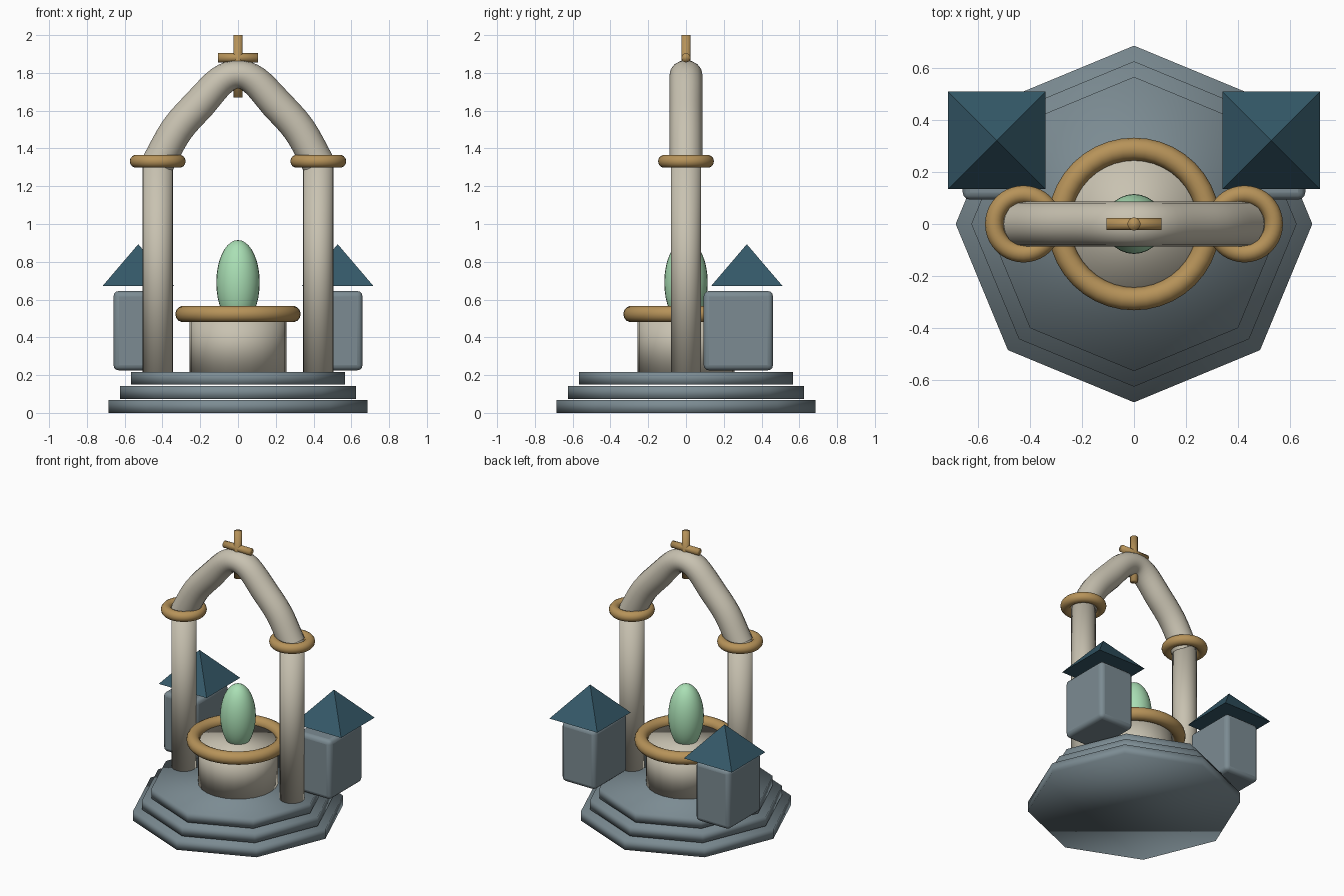
import bpy, bmesh, math
from mathutils import Vector

if "Cube" in bpy.data.objects:
    bpy.data.objects.remove(bpy.data.objects["Cube"])


def material(name, rgb):
    m = bpy.data.materials.new(name)
    m.diffuse_color = (*rgb, 1)
    m.use_nodes = True
    m.node_tree.nodes["Principled BSDF"].inputs["Base Color"].default_value = m.diffuse_color
    return m


SLATE = material("slate", (0.20, 0.26, 0.29))
CREAM = material("cream_stone", (0.58, 0.54, 0.44))
GOLD = material("gold", (0.47, 0.29, 0.10))
GREEN = material("green_glow", (0.40, 0.74, 0.46))
ROOF = material("roof_blue", (0.035, 0.10, 0.14))


def finish(name, mat, smooth=True):
    ob = bpy.context.object
    ob.name = name
    ob.data.materials.append(mat)
    if smooth:
        bpy.ops.object.shade_smooth()
    return ob


def cylinder(name, mat, r, z0, z1, x=0, sides=24):
    bpy.ops.mesh.primitive_cylinder_add(vertices=sides, radius=r, depth=z1 - z0,
                                        location=(x, 0, (z0 + z1) / 2))
    return finish(name, mat)


def ring(name, major, minor, x, z):
    bpy.ops.mesh.primitive_torus_add(major_radius=major, minor_radius=minor,
                                     major_segments=40, minor_segments=14, location=(x, 0, z))
    return finish(name, GOLD)


# Three octagonal steps
for i in range(3):
    z = 0.0745 * i
    cylinder(f"step_{i + 1}", SLATE, 0.686 - 0.06 * i, z, z + 0.068, sides=8)

# Basin with gold rim and egg-shaped centrepiece
cylinder("basin", CREAM, 0.257, 0.215, 0.52)
ring("basin_rim", 0.288, 0.044, 0, 0.523)
bpy.ops.mesh.primitive_uv_sphere_add(segments=28, ring_count=18, radius=1, location=(0, 0, 0.69))
bpy.context.object.scale = (0.115, 0.115, 0.225)
finish("centre_egg", GREEN)

for side, s in (("left", -1), ("right", 1)):
    # Pillar and collar
    cylinder(f"{side}_pillar", CREAM, 0.08, 0.215, 1.33, x=s * 0.425)
    ring(f"{side}_collar", 0.113, 0.035, s * 0.425, 1.332)

    # Side hut with rounded edges
    bpy.ops.mesh.primitive_cube_add(size=1, location=(s * 0.526, 0.277, 0.435))
    hut = bpy.context.object
    hut.scale = (0.266, 0.367, 0.42)
    bpy.ops.object.transform_apply(location=False, rotation=False, scale=True)
    finish(f"{side}_hut", SLATE, False)
    bev = hut.modifiers.new("bevel", 'BEVEL')
    bev.width, bev.segments = 0.028, 3
    bpy.ops.object.shade_smooth_by_angle(angle=math.radians(35))

    # Pyramid roof, floating just above the hut
    bpy.ops.mesh.primitive_cone_add(vertices=4, radius1=0.188 * math.sqrt(2), radius2=0, depth=0.22,
                                    location=(s * 0.528, 0.322, 0.783),
                                    rotation=(0, 0, math.pi / 4))
    finish(f"{side}_roof", ROOF, False)


def pointed_arch(half, sides=16, sub=4):
    """Sweep an oval section along a mirrored smooth path in the xz plane."""
    ctrl = half + [(-x, z) for x, z in reversed(half[:-1])]
    p = [Vector((x, 0, z)) for x, z in ctrl]
    p = [2 * p[0] - p[1]] + p + [2 * p[-1] - p[-2]]
    path = []
    for i in range(1, len(p) - 2):
        a, b, c, d = p[i - 1:i + 3]
        for k in range(sub):
            t = k / sub
            path.append(0.5 * (2 * b + (c - a) * t + (2 * a - 5 * b + 4 * c - d) * t * t
                               + (3 * b - a - 3 * c + d) * t ** 3))
    path.append(p[-2])
    bm = bmesh.new()
    loops = []
    for i, q in enumerate(path):
        tan = (path[min(i + 1, len(path) - 1)] - path[max(i - 1, 0)]).normalized()
        n = Vector((-tan.z, 0, tan.x))
        rn = 0.087 - 0.011 * max(0, 1 - abs(q.x) / 0.2)
        loops.append([bm.verts.new(q + n * rn * math.cos(2 * math.pi * j / sides)
                                   + Vector((0, 0.087 * math.sin(2 * math.pi * j / sides), 0)))
                      for j in range(sides)])
    for a, b in zip(loops, loops[1:]):
        for j in range(sides):
            k = (j + 1) % sides
            bm.faces.new((a[j], a[k], b[k], b[j]))
    bm.faces.new(loops[0])
    bm.faces.new(loops[-1])
    bmesh.ops.recalc_face_normals(bm, faces=bm.faces)
    me = bpy.data.meshes.new("arch")
    bm.to_mesh(me)
    bm.free()
    ob = bpy.data.objects.new("arch", me)
    bpy.context.collection.objects.link(ob)
    bpy.ops.object.select_all(action='DESELECT')
    ob.select_set(True)
    bpy.context.view_layer.objects.active = ob
    finish("arch", CREAM, False)
    bpy.ops.object.shade_smooth_by_angle(angle=math.radians(40))


# Arch joining the pillars
pointed_arch([(-0.425, 1.32), (-0.324, 1.50), (-0.2, 1.64), (-0.09, 1.757), (0, 1.791)])

# Finial: upright rod and crossbar
cylinder("finial_rod", GOLD, 0.025, 1.67, 2.0, sides=16)
bpy.ops.mesh.primitive_cylinder_add(vertices=16, radius=0.024, depth=0.21,
                                    location=(0, 0, 1.88), rotation=(0, math.pi / 2, 0))
finish("finial_crossbar", GOLD)
